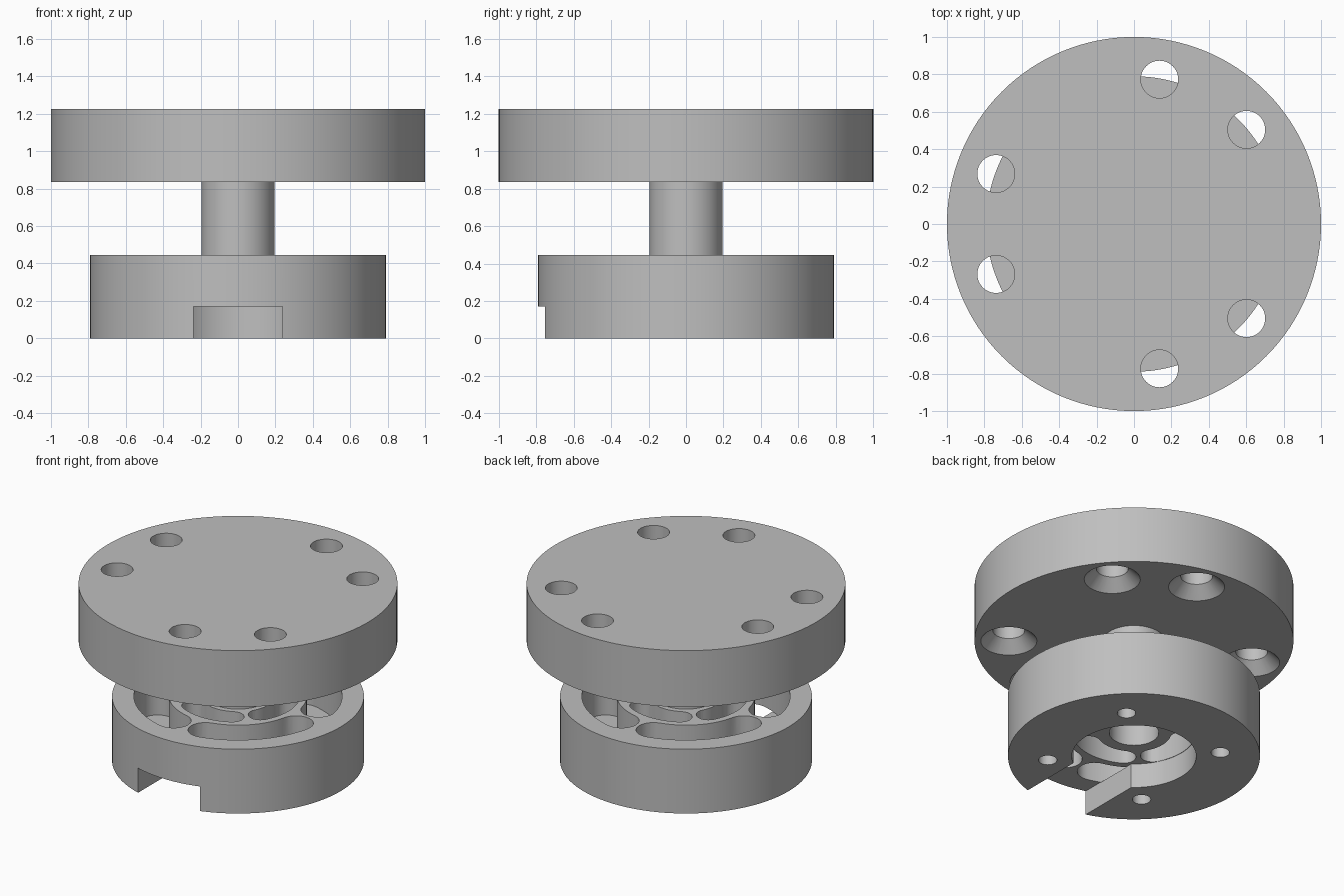
import bpy
import bmesh
from math import sin, cos, pi, radians
from mathutils import Matrix

old = bpy.data.objects.get("Cube")
if old:
    bpy.data.objects.remove(old, do_unlink=True)

GREY = (0.52, 0.52, 0.52, 1.0)
metal = bpy.data.materials.new("plain grey")
metal.use_nodes = True
metal.diffuse_color = GREY
metal.node_tree.nodes["Principled BSDF"].inputs["Base Color"].default_value = GREY


def finish(bm, name):
    """Turn a bmesh into a linked object."""
    bmesh.ops.recalc_face_normals(bm, faces=bm.faces[:])
    mesh = bpy.data.meshes.new(name)
    bm.to_mesh(mesh)
    bm.free()
    mesh.materials.append(metal)
    obj = bpy.data.objects.new(name, mesh)
    bpy.context.collection.objects.link(obj)
    return obj


def lathe(name, profile, steps=128, centre=(0, 0)):
    """Revolve a closed (radius, height) profile about a vertical axis."""
    bm = bmesh.new()
    verts = [bm.verts.new((r, 0, z)) for r, z in profile]
    edges = [bm.edges.new((a, b)) for a, b in zip(verts, verts[1:] + verts[:1])
             if a.co.x > 0 or b.co.x > 0]
    bmesh.ops.spin(bm, geom=verts + edges, cent=(0, 0, 0), axis=(0, 0, 1),
                   angle=2 * pi, steps=steps, use_duplicate=False)
    bmesh.ops.remove_doubles(bm, verts=bm.verts[:], dist=1e-5)
    bmesh.ops.translate(bm, verts=bm.verts[:], vec=(*centre, 0))
    return finish(bm, name)


def prism(name, outline, z0, z1):
    """Extrude a flat outline between two heights."""
    bm = bmesh.new()
    face = bm.faces.new([bm.verts.new((x, y, z0)) for x, y in outline])
    top = bmesh.ops.extrude_face_region(bm, geom=[face])["geom"]
    bmesh.ops.translate(bm, vec=(0, 0, z1 - z0),
                        verts=[v for v in top if isinstance(v, bmesh.types.BMVert)])
    return finish(bm, name)


def arc(cx, cy, r, start, end, n):
    angles = [radians(start + (end - start) * i / n) for i in range(n + 1)]
    return [(cx + r * cos(a), cy + r * sin(a)) for a in angles]


def kidney(middle, half, r, w):
    """Outline of a curved slot with round ends."""
    a, b = middle - half, middle + half
    ends = [(r * cos(radians(t)), r * sin(radians(t))) for t in (a, b)]
    return (arc(0, 0, r + w, a, b, 24)
            + arc(*ends[1], w, b, b + 180, 12)[1:-1]
            + arc(0, 0, r - w, b, a, 24)
            + arc(*ends[0], w, a + 180, a + 360, 12)[1:-1])


def cut(target, cutter):
    """Subtract a cutter, then discard it."""
    cutter.hide_render = True
    mod = target.modifiers.new("cut", "BOOLEAN")
    mod.operation = "DIFFERENCE"
    mod.solver = "EXACT"
    mod.object = cutter
    bpy.context.view_layer.update()
    deps = bpy.context.evaluated_depsgraph_get()
    mesh = bpy.data.meshes.new_from_object(target.evaluated_get(deps))
    target.modifiers.clear()
    target.data = mesh
    bpy.data.objects.remove(cutter, do_unlink=True)


# Main heights and radii
BASE_TOP, DISC_BOTTOM, DISC_TOP = 0.445, 0.835, 1.225
BORE_TOP, BORE_R, HOLE_R = 0.17, 0.39, 0.155

# Base: ring with a bore underneath
base = lathe("base", [(HOLE_R, BORE_TOP), (BORE_R, BORE_TOP), (BORE_R, 0),
                      (0.79, 0), (0.79, BASE_TOP), (HOLE_R, BASE_TOP)])

# Front notch running into the bore
cut(base, prism("notch_cutter", [(-0.237, -1), (0.237, -1), (0.237, -0.2),
                                 (-0.237, -0.2)], -0.1, BORE_TOP))

# Curved slots and screw holes
for k in range(4):
    diagonal = 45 + 90 * k
    cut(base, prism("outer_slot_cutter", kidney(diagonal, 32, 0.543, 0.11),
                    BORE_TOP - 0.002, 0.6))
    cut(base, prism("inner_slot_cutter", kidney(90 * k, 28, 0.31, 0.077), 0.1, 0.6))
    x, y = 0.543 * cos(radians(diagonal)), 0.543 * sin(radians(diagonal))
    cut(base, prism("screw_hole_cutter", arc(x, y, 0.058, 0, 350, 35), -0.1, 0.3))

# Stem with a blind hole from below
stem = lathe("stem", [(HOLE_R, BASE_TOP), (0.195, BASE_TOP), (0.195, DISC_BOTTOM),
                      (0, DISC_BOTTOM), (0, 0.72), (HOLE_R, 0.72)])

# Top disc with countersunk holes
disc = lathe("top_disc", [(0, DISC_BOTTOM), (1, DISC_BOTTOM), (1, DISC_TOP),
                          (0, DISC_TOP)])
for angle in (40, 80, 160, 200, 280, 320):
    spot = (0.785 * cos(radians(angle)), 0.785 * sin(radians(angle)))
    cut(disc, lathe("countersink_cutter", [(0, 0.811), (0.2, 0.811), (0.1, 0.911),
                                           (0.1, 1.3), (0, 1.3)], 48, spot))

# Smooth round walls, crisp rims
bpy.ops.object.select_all(action="DESELECT")
for part in (base, stem, disc):
    part.select_set(True)
bpy.context.view_layer.objects.active = base
bpy.ops.object.shade_smooth_by_angle(angle=radians(30))
